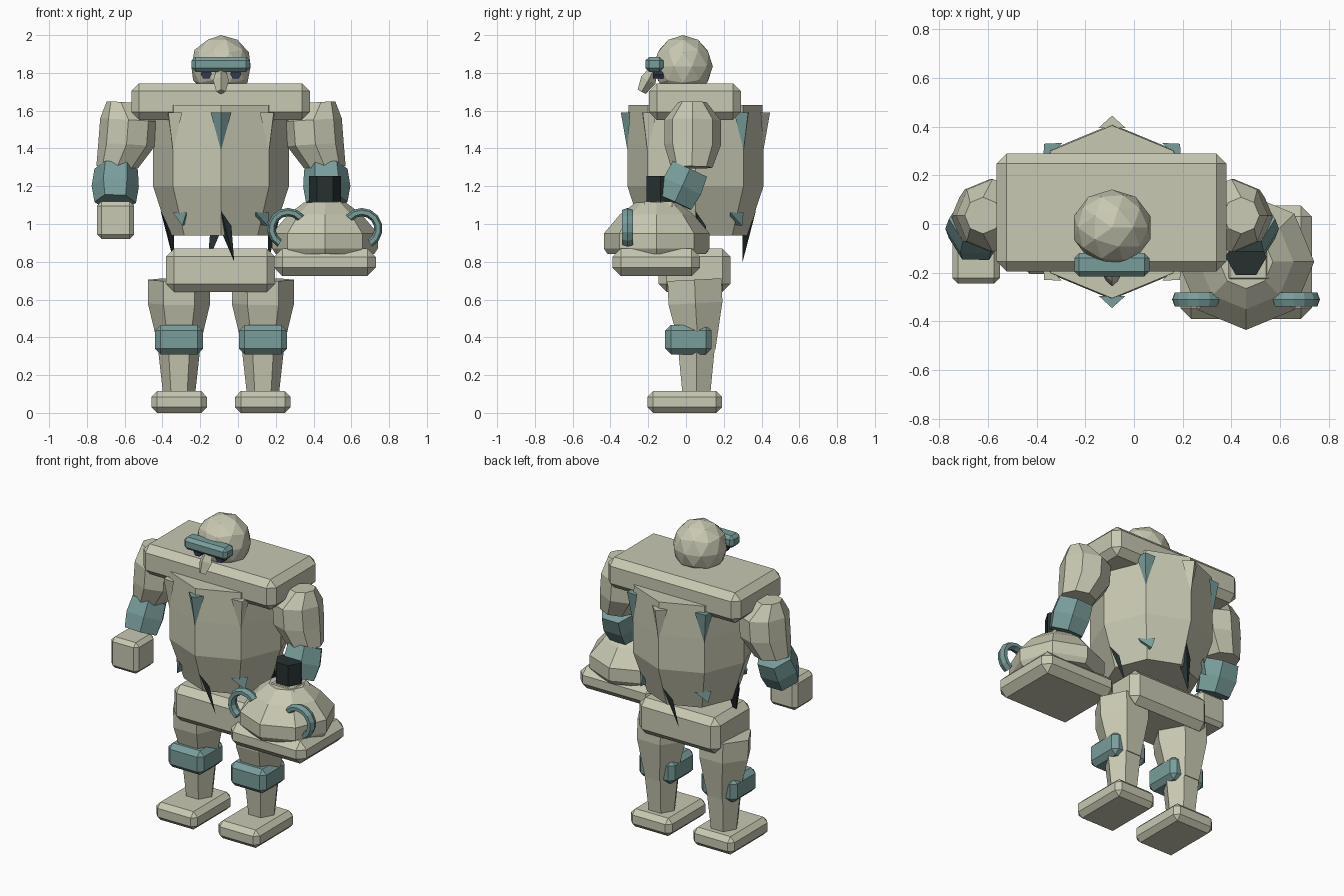
import bpy, bmesh, math
from mathutils import Vector

if "Cube" in bpy.data.objects:
    bpy.data.objects.remove(bpy.data.objects["Cube"])

CX, CY = -0.09, 0.05          # body axis


def material(name, rgb):
    m = bpy.data.materials.new(name)
    m.diffuse_color = (*rgb, 1)
    m.use_nodes = True
    m.node_tree.nodes["Principled BSDF"].inputs["Base Color"].default_value = m.diffuse_color
    return m


CREAM = material("cream shell", (0.58, 0.58, 0.45))
TEAL = material("teal plate", (0.19, 0.34, 0.33))
DARK = material("dark metal", (0.02, 0.03, 0.03))
EYE = material("eye navy", (0.03, 0.04, 0.09))


def finish(bm, name, mat):
    bmesh.ops.recalc_face_normals(bm, faces=bm.faces[:])
    mesh = bpy.data.meshes.new(name)
    bm.to_mesh(mesh)
    bm.free()
    mesh.materials.append(mat)
    ob = bpy.data.objects.new(name, mesh)
    bpy.context.collection.objects.link(ob)
    return ob


def box(name, xs, ys, zs, bevel, mat):
    """Box between limits with a single-step chamfer."""
    bm = bmesh.new()
    bmesh.ops.create_cube(bm, size=1)
    for v in bm.verts:
        v.co = [lo + (c + 0.5) * (hi - lo) for c, (lo, hi) in zip(v.co, (xs, ys, zs))]
    bmesh.ops.bevel(bm, geom=bm.edges[:], offset=bevel, segments=1, affect='EDGES')
    return finish(bm, name, mat)


def loft(name, rings, mat):
    """Skin closed rings of points and cap both ends."""
    bm = bmesh.new()
    loops = [[bm.verts.new(p) for p in ring] for ring in rings]
    n = len(loops[0])
    for a, b in zip(loops, loops[1:]):
        for i in range(n):
            j = (i + 1) % n
            bm.faces.new((a[i], a[j], b[j], b[i]))
    bm.faces.new(loops[0])
    bm.faces.new(loops[-1])
    return finish(bm, name, mat)


def column(name, stations, sides, mat):
    """Many-sided column through (x, y, z, radius) stations."""
    axis = (Vector(stations[-1][:3]) - Vector(stations[0][:3])).normalized()
    u = (Vector((1, 0, 0)) - axis * axis.x).normalized()
    w = axis.cross(u)
    rings = []
    for x, y, z, r in stations:
        rings.append([Vector((x, y, z)) + r * (u * math.cos(t) + w * math.sin(t))
                      for t in (math.tau * i / sides for i in range(sides))])
    return loft(name, rings, mat)


def tetra(name, pts, mat):
    bm = bmesh.new()
    v = [bm.verts.new(p) for p in pts]
    for f in ((0, 1, 2), (0, 1, 3), (1, 2, 3), (0, 2, 3)):
        bm.faces.new([v[i] for i in f])
    return finish(bm, name, mat)


def around(angle, r, side, z):
    """Point on the torso: outward distance r, sideways offset, height z."""
    c, s = math.cos(angle), math.sin(angle)
    return (CX + c * r - s * side, CY + s * r + c * side, z)


# Torso barrel
column("torso", [(CX, CY, 0.94, 0.275), (CX, CY, 1.2, 0.36),
                 (CX, CY, 1.42, 0.36), (CX, CY, 1.63, 0.355)], 8, CREAM)

# Collar wedges and hanging tail spikes on the barrel corners
for k in range(8):
    a = k * math.pi / 4
    tone = TEAL if k in (1, 3, 6) else CREAM
    tetra(f"collar_wedge_{k}", [around(a, 0.36, 0, 1.39), around(a, 0.345, 0.055, 1.59),
                                around(a, 0.345, -0.055, 1.59), around(a, 0.395, 0, 1.59)], tone)
    if k % 2 == 0:
        tetra(f"tail_spike_{k}", [around(a, 0.32, 0, 1.07), around(a, 0.29, 0.055, 0.99),
                                  around(a, 0.25, 0.01, 0.94), around(a, 0.25, 0.07, 0.80)], DARK)
    else:
        tetra(f"hem_tab_{k}", [around(a, 0.31, -0.05, 1.06), around(a, 0.31, 0.05, 1.06),
                               around(a, 0.32, 0.03, 0.99), around(a, 0.26, 0, 1.0)], TEAL)

# Shoulders and pelvis
box("shoulder_yoke", (-0.565, 0.38), (-0.195, 0.29), (1.55, 1.745), 0.042, CREAM)
box("pelvis", (-0.38, 0.195), (-0.145, 0.235), (0.64, 0.87), 0.042, CREAM)

# Head
bm = bmesh.new()
bmesh.ops.create_icosphere(bm, subdivisions=2, radius=0.165)
for v in bm.verts:
    v.co = (v.co.x + CX, v.co.y * 0.95 - 0.015, v.co.z + 1.835)
finish(bm, "head", CREAM)
box("visor", (-0.245, 0.063), (-0.215, -0.12), (1.806, 1.885), 0.02, TEAL)
column("nose", [(CX, -0.165, 1.83, 0.02), (CX, -0.2, 1.76, 0.042),
                (CX, -0.235, 1.70, 0.024)], 4, CREAM)
for s, side in ((-1, "left"), (1, "right")):
    x = CX + s * 0.078
    column(f"eye_{side}", [(x, -0.175, 1.795, 0.03), (x, -0.11, 1.795, 0.03)], 6, EYE)

# Limbs, mirrored about the body axis
for s, side in ((-1, "left"), (1, "right")):
    def X(d):
        return CX + s * d

    def span(d, h):
        return (X(d) - h, X(d) + h)

    column(f"upper_arm_{side}", [(X(0.53), 0.035, 1.645, 0.075), (X(0.49), 0.035, 1.55, 0.15),
                                 (X(0.50), 0.035, 1.42, 0.15),
                                 (X(0.55), 0.03, 1.30, 0.11)], 8, CREAM)
    column(f"forearm_{side}", [(X(0.555), 0.02, 1.29, 0.115), (X(0.56), -0.02, 1.2, 0.125),
                               (X(0.56), -0.06, 1.115, 0.11)], 6, TEAL)
    box(f"hand_{side}", span(0.558, 0.098), (-0.245, -0.05), (0.92, 1.12), 0.024, CREAM)

    leg = 0.222
    column(f"thigh_{side}", [(X(leg), 0.045, 0.705, 0.165), (X(leg), 0.05, 0.58, 0.165),
                             (X(leg), 0.065, 0.33, 0.105)], 6, CREAM)
    column(f"shin_{side}", [(X(leg), 0.055, 0.37, 0.115),
                            (X(leg), 0.055, 0.1, 0.085)], 6, CREAM)
    box(f"knee_pad_{side}", span(leg, 0.127), (-0.11, 0.135), (0.31, 0.465), 0.03, TEAL)
    box(f"foot_{side}", span(leg, 0.147), (-0.205, 0.19), (0.0, 0.115), 0.03, CREAM)

# Carried vessel: grip, bulb and slab
VX, VY = 0.46, -0.155
column("grip", [(VX, -0.135, 1.08, 0.085), (VX, -0.135, 1.255, 0.085)], 6, DARK)
column("vessel_bulb", [(VX, VY, 0.84, 0.26), (VX, VY, 0.87, 0.28), (VX, VY, 0.95, 0.28),
                       (VX, VY, 1.05, 0.195), (VX, VY, 1.115, 0.11)], 8, CREAM)
box("vessel_base", (0.19, 0.73), (-0.39, 0.075), (0.725, 0.87), 0.045, CREAM)

# Curved handles
for s, side in ((-1, "inner"), (1, "outer")):
    rings = []
    for i in range(9):
        t = math.radians(40 + 200 * i / 8)
        ring = []
        for k in range(6):
            q = math.tau * k / 6
            r = 0.088 + 0.022 * math.cos(q)
            ring.append((VX + s * (0.195 - r * math.cos(t)), -0.31 + 0.034 * math.sin(q),
                         0.975 + r * math.sin(t)))
        rings.append(ring)
    loft(f"handle_{side}", rings, TEAL)
